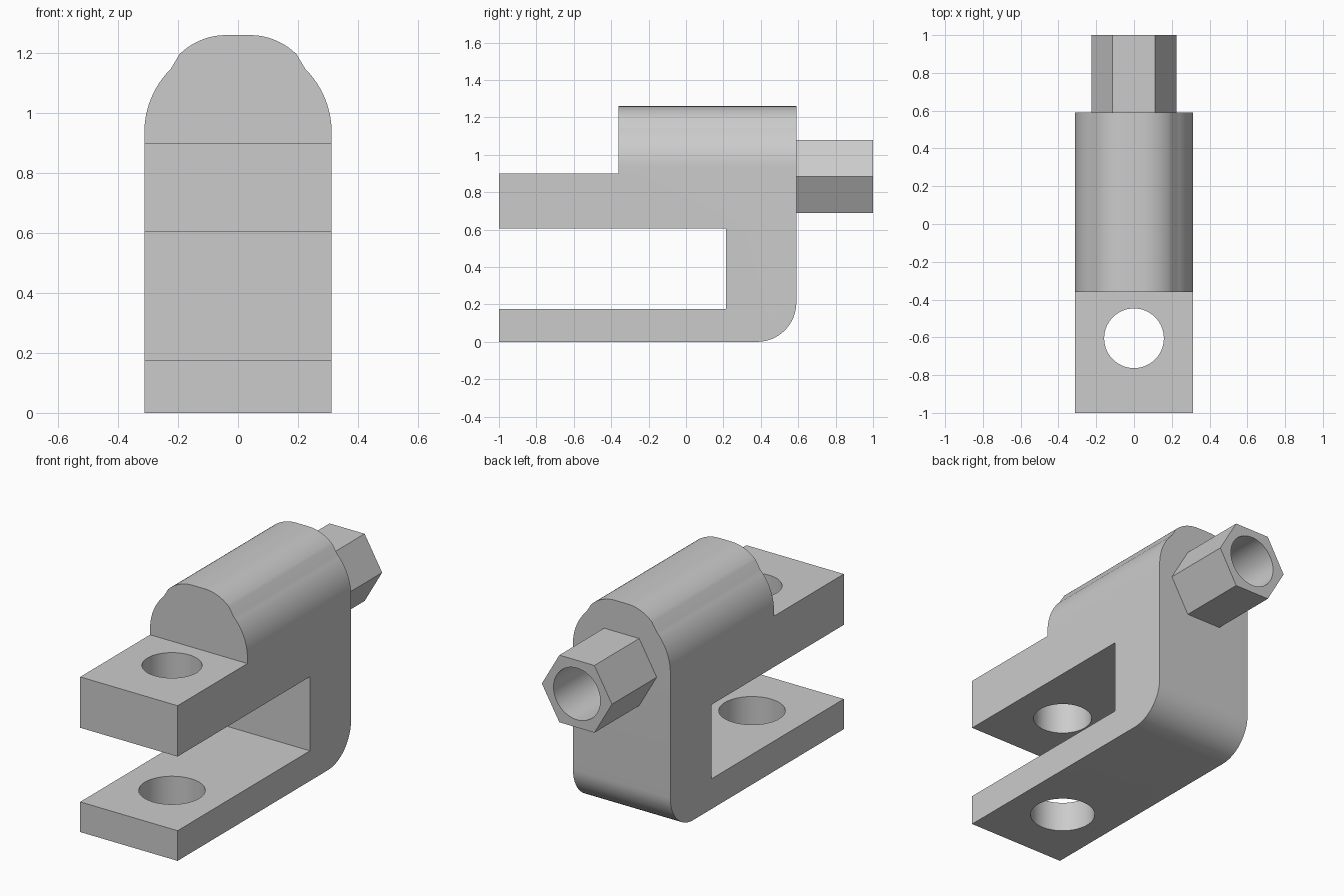
import bpy, bmesh, math
from mathutils import Vector, Matrix

if "Cube" in bpy.data.objects:
    bpy.data.objects.remove(bpy.data.objects["Cube"], do_unlink=True)

# Single grey material
grey = bpy.data.materials.new("plain_grey")
grey.use_nodes = True
colour = (0.6, 0.6, 0.6, 1)
grey.diffuse_color = colour
grey.node_tree.nodes["Principled BSDF"].inputs["Base Color"].default_value = colour

HALF = 0.3125          # half width of the bracket
BACK = 0.59            # rear face of the bracket


def add_prism(name, points, direction):
    """Extrude a closed planar outline along a direction."""
    bm = bmesh.new()
    face = bm.faces.new([bm.verts.new(p) for p in points])
    out = bmesh.ops.extrude_face_region(bm, geom=[face])
    moved = [v for v in out["geom"] if isinstance(v, bmesh.types.BMVert)]
    bmesh.ops.translate(bm, verts=moved, vec=Vector(direction))
    bmesh.ops.recalc_face_normals(bm, faces=bm.faces)
    mesh = bpy.data.meshes.new(name)
    bm.to_mesh(mesh)
    bm.free()
    obj = bpy.data.objects.new(name, mesh)
    bpy.context.collection.objects.link(obj)
    mesh.materials.append(grey)
    return obj


def arc(cx, cy, r, start, end, steps):
    angles = [math.radians(start + (end - start) * i / steps) for i in range(steps + 1)]
    return [(cx + r * math.cos(a), cy + r * math.sin(a)) for a in angles]


def combine(obj, tool, operation):
    """Apply a boolean and discard the tool."""
    mod = obj.modifiers.new(operation.lower(), "BOOLEAN")
    mod.operation, mod.object, mod.solver = operation, tool, "EXACT"
    bpy.context.view_layer.objects.active = obj
    bpy.ops.object.modifier_apply(modifier=mod.name)
    bpy.data.objects.remove(tool, do_unlink=True)


def smooth(obj):
    bpy.ops.object.select_all(action="DESELECT")
    obj.select_set(True)
    bpy.context.view_layer.objects.active = obj
    bpy.ops.object.shade_smooth_by_angle(angle=math.radians(30))


# Bracket: stepped C-shaped side outline with a rounded lower rear corner
radius = 0.21
side = [(-1, 0)] + arc(BACK - radius, radius, radius, -90, 0, 16)
side += [(BACK, 1.26), (-0.36, 1.26), (-0.36, 0.9), (-1, 0.9), (-1, 0.605),
         (0.213, 0.605), (0.213, 0.175), (-1, 0.175)]
bracket = add_prism("bracket", [(-HALF, y, z) for y, z in side], (2 * HALF, 0, 0))

# Rounded crown: two arcs per side joined by a 45 degree straight
right = [(HALF, -0.1)] + arc(HALF - 0.3, 0.935, 0.3, 0, 45, 12)
right += arc(0.04, 1.26 - 0.22, 0.22, 45, 90, 10)
front = right + [(-x, z) for x, z in reversed(right)]
crown = add_prism("crown_cutter", [(x, -1.1, z) for x, z in front], (0, 2.2, 0))
combine(bracket, crown, "INTERSECT")

# Pin holes through both arms, the lower one slightly larger
for low, r in ((-0.1, 0.175), (0.5, 0.158)):
    ring = arc(0, -0.605, r, 0, 360, 64)[:-1]
    combine(bracket, add_prism("hole_cutter", [(x, y, low) for x, y in ring], (0, 0, 0.5)),
            "DIFFERENCE")
smooth(bracket)

# Hexagonal rear socket with a round bore
hexagon = arc(0, 0.885, 0.225, 0, 360, 6)[:-1]
socket = add_prism("hex_socket", [(x, BACK, z) for x, z in hexagon], (0, 1 - BACK, 0))
bore = arc(0, 0.885, 0.15, 0, 360, 48)[:-1]
combine(socket, add_prism("bore_cutter", [(x, BACK - 0.1, z) for x, z in bore], (0, 0.6, 0)),
        "DIFFERENCE")
smooth(socket)
